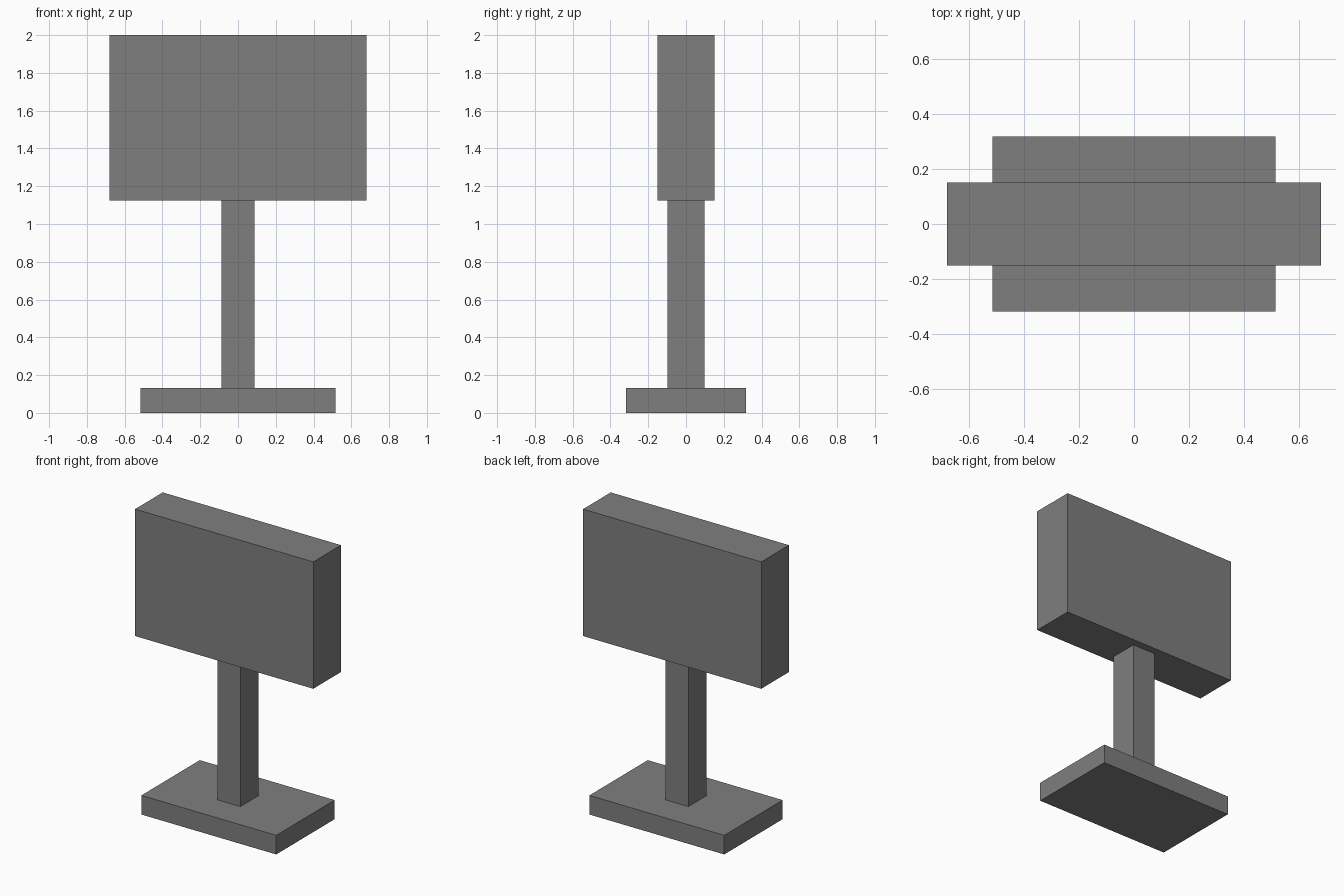
import bpy

if "Cube" in bpy.data.objects:
    bpy.data.objects.remove(bpy.data.objects["Cube"])

# Dark grey shared by all parts
grey = bpy.data.materials.new("dark_grey")
grey.diffuse_color = (0.212, 0.212, 0.212, 1)
grey.use_nodes = True
grey.node_tree.nodes["Principled BSDF"].inputs["Base Color"].default_value = grey.diffuse_color


def box(name, width, depth, z0, z1):
    """Axis-aligned box centred on x = y = 0, spanning z0 to z1."""
    bpy.ops.mesh.primitive_cube_add(size=1, location=(0, 0, (z0 + z1) / 2))
    obj = bpy.context.object
    obj.name = obj.data.name = name
    obj.scale = (width, depth, z1 - z0)
    bpy.ops.object.transform_apply(location=False, rotation=False, scale=True)
    obj.data.materials.append(grey)
    return obj


BASE_TOP = 0.132
PANEL_BOTTOM = 1.124

# Flat foot
box("base", 1.03, 0.637, 0.0, BASE_TOP)
# Upright between foot and panel
box("post", 0.175, 0.197, BASE_TOP, PANEL_BOTTOM)
# Wide panel on top
box("panel", 1.361, 0.302, PANEL_BOTTOM, 2.0)
